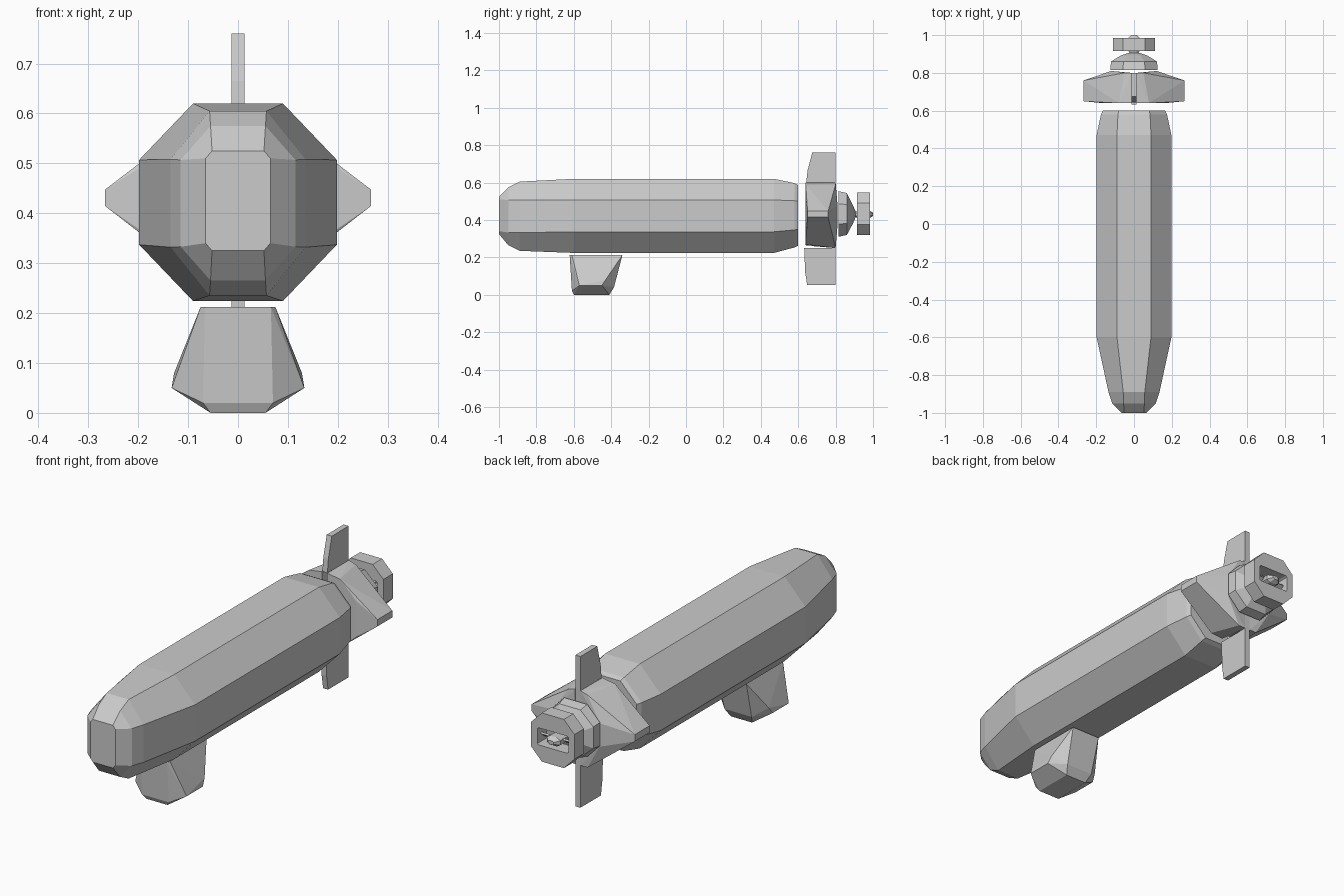
import bpy, bmesh

ZC = 0.42  # height of the hull axis


def finish(name, bm):
    bmesh.ops.recalc_face_normals(bm, faces=bm.faces)
    me = bpy.data.meshes.new(name)
    bm.to_mesh(me)
    bm.free()
    ob = bpy.data.objects.new(name, me)
    bpy.context.collection.objects.link(ob)
    return ob


def octagon(y, hx, hz, fx, fz, zc=ZC):
    """Chamfered rectangle: half sizes hx, hz and half flats fx, fz."""
    pts = [(fx, hz), (hx, fz), (hx, -fz), (fx, -hz),
           (-fx, -hz), (-hx, -fz), (-hx, fz), (-fx, hz)]
    return [(x, y, zc + z) for x, z in pts]


def loft(name, sections):
    bm = bmesh.new()
    rings = [[bm.verts.new(p) for p in octagon(*s)] for s in sections]
    for a, b in zip(rings, rings[1:]):
        for i in range(8):
            j = (i + 1) % 8
            bm.faces.new((a[i], a[j], b[j], b[i]))
    bm.faces.new(rings[0])
    bm.faces.new(rings[-1])
    return finish(name, bm)


def hull(name, pts):
    bm = bmesh.new()
    for p in pts:
        bm.verts.new(p)
    bmesh.ops.convex_hull(bm, input=bm.verts)
    bmesh.ops.dissolve_limit(bm, angle_limit=0.02, verts=bm.verts, edges=bm.edges)
    return finish(name, bm)


def both(pts):
    return [(s * x, y, z) for x, y, z in pts for s in (-1, 1)]


def plate(name, profile, half=0.013):
    return hull(name, both([(half, y, z) for y, z in profile]))


# main hull with blunt nose and chamfered stern
loft("hull", [
    (-1.0, 0.065, 0.10, 0.052, 0.085, 0.425),
    (-0.95, 0.115, 0.155, 0.055, 0.087),
    (-0.89, 0.135, 0.185, 0.057, 0.088),
    (-0.60, 0.198, 0.198, 0.09, 0.085, 0.422),
    (0.47, 0.198, 0.198, 0.09, 0.085, 0.422),
    (0.58, 0.175, 0.172, 0.085, 0.078, 0.425),
    (0.60, 0.165, 0.162, 0.08, 0.075, 0.425),
])

# gondola under the nose
hull("gondola", both([
    (0.075, -0.61, 0.212), (0.075, -0.34, 0.212), (0.066, -0.622, 0.212),
    (0.133, -0.57, 0.05), (0.128, -0.43, 0.08), (0.133, -0.45, 0.05),
    (0.07, -0.61, 0.02), (0.07, -0.385, 0.04),
    (0.055, -0.60, 0.0), (0.055, -0.41, 0.0)]))

# tail body flaring into the side fins, split around the upright fins
for s, side in ((-1, "left"), (1, "right")):
    pts = [(0.014, 0.64, 0.60), (0.08, 0.64, 0.59), (0.165, 0.64, 0.51),
           (0.165, 0.64, 0.345), (0.08, 0.64, 0.27), (0.014, 0.64, 0.265),
           (0.014, 0.80, 0.60), (0.05, 0.80, 0.59), (0.12, 0.81, 0.48),
           (0.12, 0.81, 0.37), (0.05, 0.80, 0.25), (0.014, 0.80, 0.25)]
    pts += [(0.267, y, z) for y in (0.65, 0.76) for z in (0.415, 0.447)]
    hull("tail_" + side, [(s * x, y, z) for x, y, z in pts])
plate("tail_core", [(0.68, 0.26), (0.80, 0.25), (0.80, 0.60), (0.68, 0.60)])
plate("upper_fin", [(0.643, 0.60), (0.65, 0.665), (0.675, 0.76), (0.80, 0.76), (0.80, 0.60)])
plate("lower_fin", [(0.632, 0.25), (0.637, 0.12), (0.648, 0.052), (0.80, 0.052), (0.80, 0.25)])

# stern cone behind the fins
loft("stern_cone", [
    (0.815, 0.125, 0.122, 0.06, 0.055, 0.432),
    (0.86, 0.122, 0.112, 0.055, 0.05, 0.432),
    (0.892, 0.07, 0.05, 0.035, 0.025, 0.43),
    (0.905, 0.03, 0.02, 0.015, 0.01, 0.43),
])

# propeller shroud: octagonal block with a slot through it
bm = bmesh.new()
loops = []
for y in (0.915, 0.985):
    loops.append([[bm.verts.new(p) for p in octagon(y, *d)] for d in
                  ((0.112, 0.114, 0.057, 0.058, 0.434), (0.08, 0.04, 0.072, 0.035, 0.434))])
(fo, fi), (bo, bi) = loops
for a, b in ((fo, fi), (fi, bi), (bi, bo), (bo, fo)):
    for i in range(8):
        j = (i + 1) % 8
        bm.faces.new((a[i], a[j], b[j], b[i]))
finish("shroud", bm)

# propeller hub and flat blade in the slot
loft("hub", [(y, r, r * 0.6, r * 0.5, r * 0.3, 0.43) for y, r in
             ((0.90, 0.02), (0.925, 0.035), (0.98, 0.035), (1.0, 0.015))])
hull("blade", both([(0.085, y, 0.43 + d) for y, d in
                    ((0.925, -0.02), (0.93, -0.012), (0.955, 0.012), (0.96, 0.005))]))
